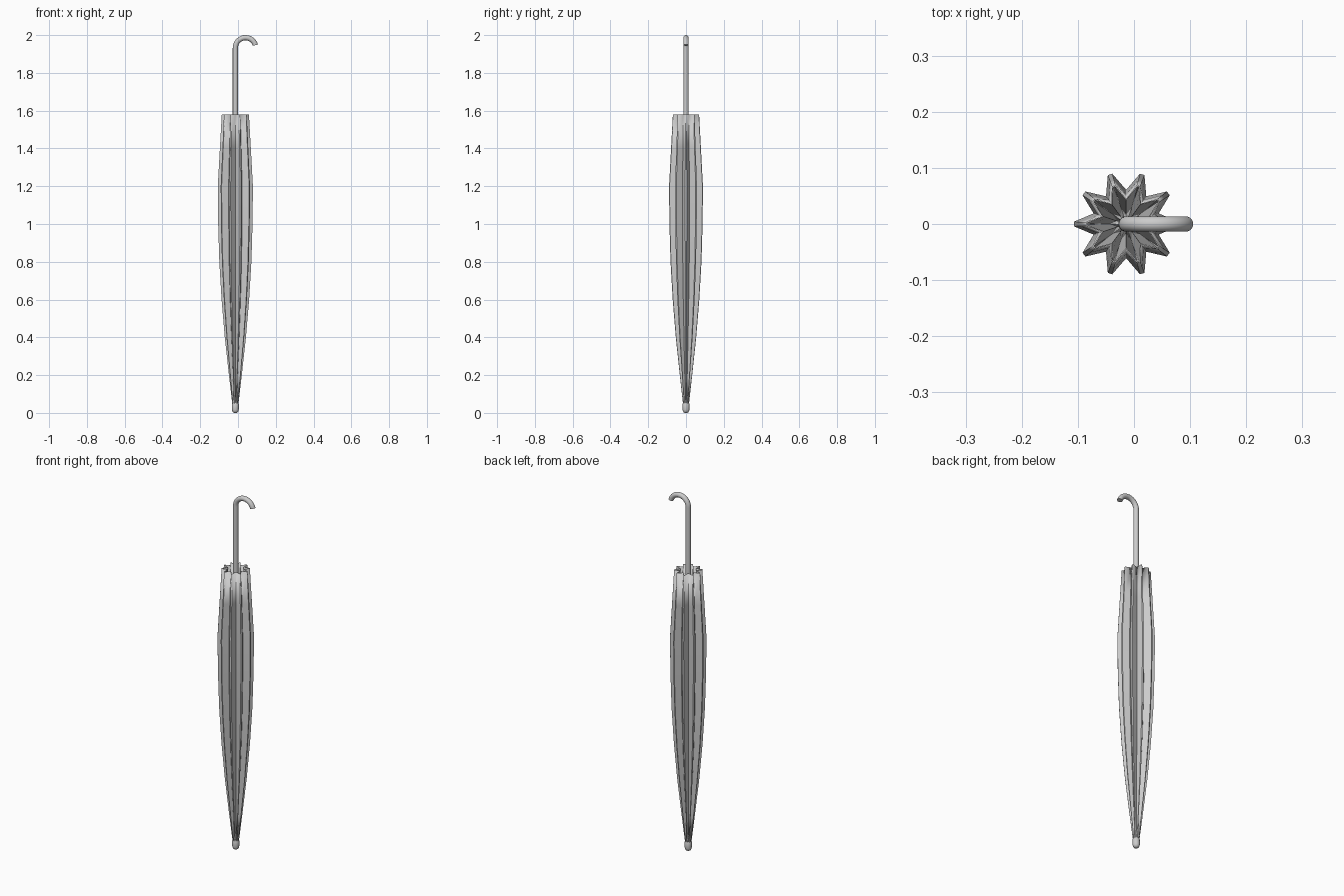
import bpy, bmesh
from math import cos, sin, pi, radians

if "Cube" in bpy.data.objects:
    bpy.data.objects.remove(bpy.data.objects["Cube"])

CX = -0.014   # axis of the shaft
RIBS = 10


def finish(name, bm, angle):
    bmesh.ops.recalc_face_normals(bm, faces=bm.faces)
    me = bpy.data.meshes.new(name)
    bm.to_mesh(me)
    bm.free()
    ob = bpy.data.objects.new(name, me)
    bpy.context.collection.objects.link(ob)
    bpy.ops.object.select_all(action='DESELECT')
    ob.select_set(True)
    bpy.context.view_layer.objects.active = ob
    bpy.ops.object.shade_smooth_by_angle(angle=radians(angle))
    return ob


def skin(bm, rings):
    for a, b in zip(rings, rings[1:]):
        n = len(a)
        for i in range(n):
            j = (i + 1) % n
            bm.faces.new((a[i], a[j], b[j], b[i]))


# furled canopy: star section, (height, rib radius, valley radius)
profile = [(0.045, 0.016, 0.012), (0.20, 0.034, 0.021), (0.40, 0.056, 0.035),
           (0.60, 0.073, 0.047), (0.80, 0.085, 0.056), (1.00, 0.091, 0.060),
           (1.20, 0.093, 0.061), (1.40, 0.082, 0.053), (1.58, 0.072, 0.045)]
bm = bmesh.new()
rings = []
for z, ro, ri in profile:
    ring = []
    for k in range(RIBS):
        a = 2 * pi * k / RIBS
        for da, r in ((-0.045, ro), (0.045, ro), (pi / RIBS, ri)):
            ring.append(bm.verts.new((CX + r * cos(a + da), r * sin(a + da), z)))
    rings.append(ring)
skin(bm, rings)
canopy = finish("furled_canopy", bm, 30)
solid = canopy.modifiers.new("cloth", 'SOLIDIFY')
solid.thickness = 0.003
solid.offset = -1

# shaft and hooked handle: tube swept along a path in the xz plane
R, HX, HZ = 0.0138, 0.040, 1.933
hook_r = HX - CX
path = [(CX, 0.03, 0.0), (CX, 1.58, 0.0)]
for i in range(19):
    t = pi - radians(165) * i / 18
    path.append((HX + hook_r * cos(t), HZ + (1.9862 - HZ) * sin(t), pi - t))
bm = bmesh.new()
rings = []
for x, z, turn in path:
    ring = []
    for i in range(20):
        a = 2 * pi * i / 20
        u = R * cos(a)
        ring.append(bm.verts.new((x + u * cos(turn), R * sin(a), z - u * sin(turn))))
    rings.append(ring)
skin(bm, rings)
bm.faces.new(rings[0])
bm.faces.new(rings[-1])
finish("shaft_and_handle", bm, 40)

# rounded ferrule at the bottom
bm = bmesh.new()
rings = []
for r, z in ((0.006, 0.0), (0.012, 0.003), (0.016, 0.009), (0.018, 0.017), (0.018, 0.048), (0.015, 0.054)):
    rings.append([bm.verts.new((CX + r * cos(2 * pi * i / 20), r * sin(2 * pi * i / 20), z))
                  for i in range(20)])
skin(bm, rings)
bm.faces.new(rings[0])
bm.faces.new(rings[-1])
finish("ferrule", bm, 40)
